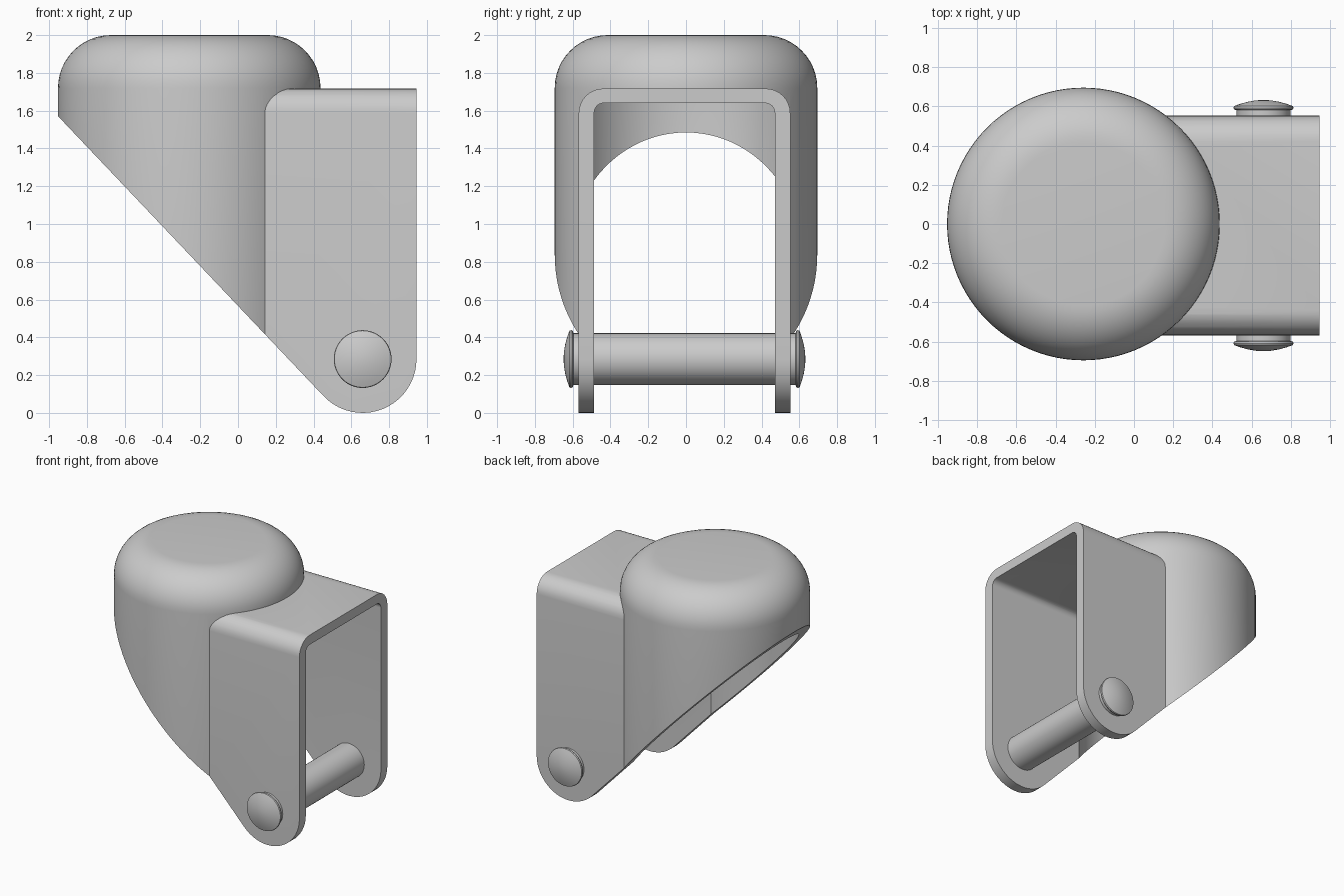
import bpy, bmesh, math
from mathutils import Matrix

cube = bpy.data.objects.get("Cube")
if cube:
    bpy.data.objects.remove(cube, do_unlink=True)

steel = bpy.data.materials.new("plain grey")
steel.use_nodes = True
GREY = (0.6, 0.6, 0.6, 1)
steel.diffuse_color = GREY
steel.node_tree.nodes["Principled BSDF"].inputs["Base Color"].default_value = GREY

MID_Y = -0.008          # centre of the fork
CAP_X = -0.258          # centre of the round cap
PIN_X, PIN_Z, TIP = 0.66, 0.285, 0.285
END_X = PIN_X + TIP


def finish(name, bm):
    bmesh.ops.recalc_face_normals(bm, faces=bm.faces)
    mesh = bpy.data.meshes.new(name)
    bm.to_mesh(mesh)
    bm.free()
    mesh.materials.append(steel)
    obj = bpy.data.objects.new(name, mesh)
    bpy.context.collection.objects.link(obj)
    return obj


def arc(cx, cy, r, start, end, n):
    steps = [math.radians(start + (end - start) * i / n) for i in range(n + 1)]
    return [(cx + r * math.cos(a), cy + r * math.sin(a)) for a in steps]


def prism(name, outline, offset):
    """Extrude a closed 3D outline along an offset."""
    bm = bmesh.new()
    face = bm.faces.new([bm.verts.new(p) for p in outline])
    out = bmesh.ops.extrude_face_region(bm, geom=[face])
    verts = [v for v in out["geom"] if isinstance(v, bmesh.types.BMVert)]
    bmesh.ops.translate(bm, verts=verts, vec=offset)
    return finish(name, bm)


def lathe(name, profile, matrix, sides):
    """Turn a (radius, height) profile around z, closed at both ends."""
    bm = bmesh.new()
    rings = []
    for r, h in profile:
        rings.append([bm.verts.new((r * math.cos(math.tau * i / sides),
                                    r * math.sin(math.tau * i / sides), h))
                      for i in range(sides)])
    for a, b in zip(rings, rings[1:]):
        for i in range(sides):
            j = (i + 1) % sides
            bm.faces.new((a[i], a[j], b[j], b[i]))
    bm.faces.new(rings[0])
    bm.faces.new(rings[-1])
    bmesh.ops.transform(bm, matrix=matrix, verts=bm.verts)
    return finish(name, bm)


def dome(name, radius, top, fillet):
    profile = [(radius, -0.3)] + arc(radius - fillet, top - fillet, fillet, 0, 90, 12)
    return lathe(name, profile, Matrix.Translation((CAP_X, 0, 0)), 96)


def arch(name, half, top, corner, bottom, end):
    """Block with two rounded upper edges, running along x."""
    c, h = half - corner, top - corner
    pts = ([(half, bottom)] + arc(c, h, corner, 0, 90, 8)
           + arc(-c, h, corner, 90, 180, 8) + [(-half, bottom)])
    outline = [(CAP_X, MID_Y + y, z) for y, z in pts]
    return prism(name, outline, (end - CAP_X, 0, 0))


def combine(target, tool, operation):
    mod = target.modifiers.new("cut", "BOOLEAN")
    mod.operation, mod.object, mod.solver = operation, tool, "EXACT"
    bpy.context.view_layer.objects.active = target
    bpy.ops.object.modifier_apply(modifier=mod.name)
    bpy.data.objects.remove(tool, do_unlink=True)


def smooth(obj):
    bpy.ops.object.select_all(action="DESELECT")
    obj.select_set(True)
    bpy.context.view_layer.objects.active = obj
    bpy.ops.object.shade_smooth_by_angle(angle=math.radians(30))


# Hollow housing: round cap joined to a square fork
housing = dome("fork_housing", 0.695, 2.0, 0.28)
combine(housing, arch("fork_block", 0.56, 1.717, 0.13, -0.25, END_X + 0.1), "UNION")
combine(housing, dome("cap_hollow", 0.613, 1.92, 0.2), "DIFFERENCE")
combine(housing, arch("fork_hollow", 0.478, 1.64, 0.05, -0.4, END_X + 0.3), "DIFFERENCE")

# Side outline: sloped underside running into a round tip
slope = 1.054
start = 180 + math.degrees(math.atan(1 / slope))
tip = arc(PIN_X, PIN_Z, TIP, start, 360, 20)
reach = 1.8
low_x, low_z = tip[0]
side = [(low_x - reach, low_z + reach * slope)] + tip + [(END_X, 2.3), (low_x - reach, 2.3)]
combine(housing, prism("side_outline", [(x, -1, z) for x, z in side], (0, 2, 0)), "INTERSECT")
smooth(housing)

# Axle pin across the fork
along_y = Matrix.Translation((PIN_X, MID_Y, PIN_Z)) @ Matrix.Rotation(math.radians(90), 4, "X")
smooth(lathe("axle_pin", [(0.137, -0.57), (0.137, 0.57)], along_y, 48))

# Domed rivet heads at both ends
head = [(0.137, 0.55), (0.137, 0.588), (0.15, 0.592), (0.153, 0.6), (0.15, 0.609),
        (0.12, 0.62), (0.08, 0.631), (0.04, 0.638), (0.01, 0.64)]
for name, sign in (("front_rivet_head", 1), ("back_rivet_head", -1)):
    smooth(lathe(name, [(r, sign * h) for r, h in head], along_y, 48))
